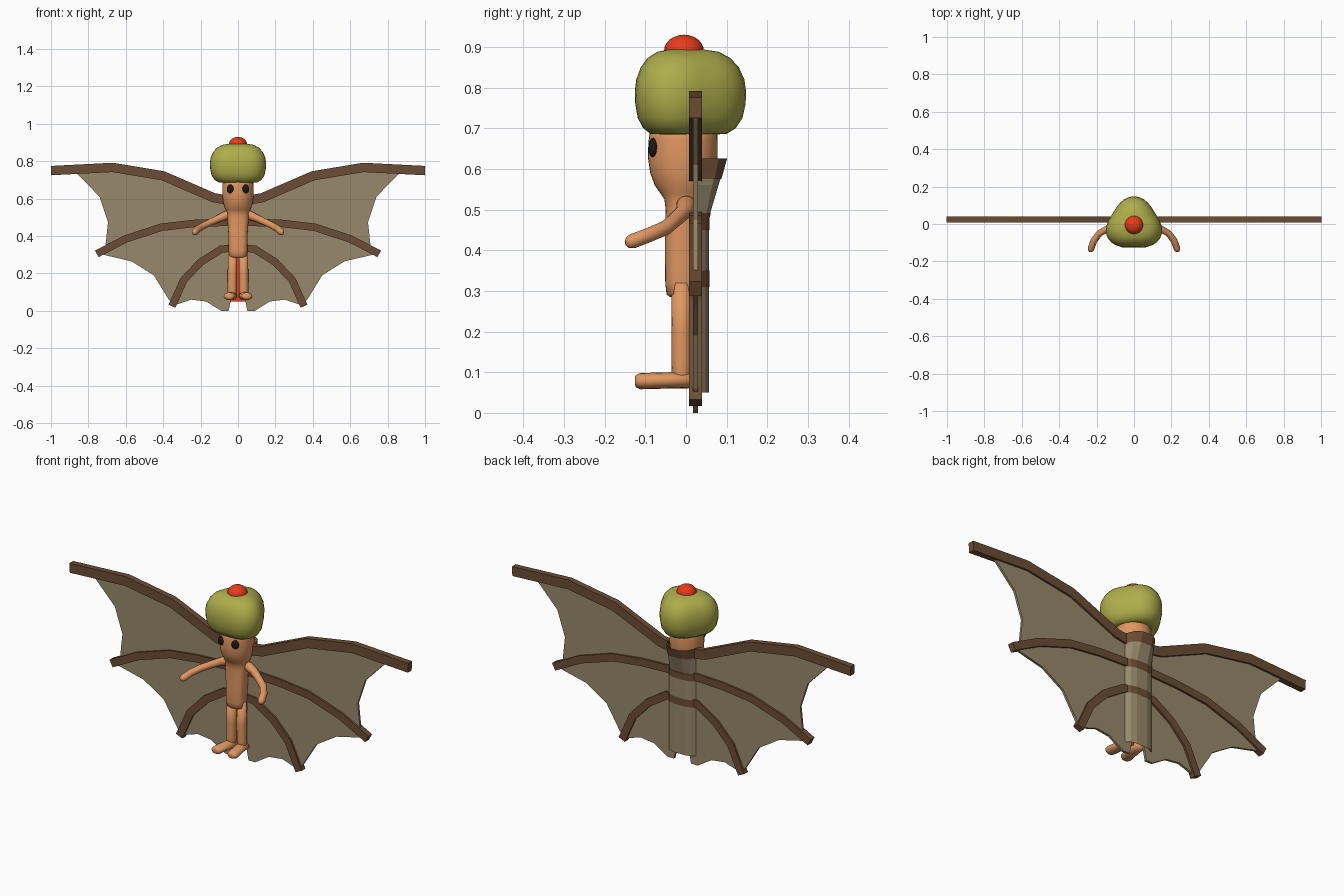
import bpy, bmesh
from math import sin, cos, pi
from mathutils import Vector

if "Cube" in bpy.data.objects:
    bpy.data.objects.remove(bpy.data.objects["Cube"])


def material(name, *rgb):
    m = bpy.data.materials.new(name)
    m.diffuse_color = (*rgb, 1)
    m.use_nodes = True
    m.node_tree.nodes["Principled BSDF"].inputs["Base Color"].default_value = m.diffuse_color
    return m


SKIN = material("skin", 0.75, 0.31, 0.12)
OLIVE = material("olive", 0.42, 0.42, 0.07)
WOOD = material("brown", 0.15, 0.075, 0.035)
WEB = material("web", 0.31, 0.25, 0.15)
RED = material("red", 0.8, 0.045, 0.01)
BLACK = material("black", 0.01, 0.01, 0.01)


def finish(bm, name, mat, smooth=False, mirror=False):
    bmesh.ops.recalc_face_normals(bm, faces=bm.faces)
    me = bpy.data.meshes.new(name)
    bm.to_mesh(me)
    bm.free()
    ob = bpy.data.objects.new(name, me)
    bpy.context.collection.objects.link(ob)
    me.materials.append(mat)
    for p in me.polygons:
        p.use_smooth = smooth
    if mirror:
        ob.modifiers.new("mirror", 'MIRROR').use_mirror_merge = False
    return ob


def loft(rings, name, mat, closed=True, **kw):
    """Skin a list of point rings; closed rings get end caps."""
    bm = bmesh.new()
    vs = [[bm.verts.new(p) for p in r] for r in rings]
    n = len(vs[0])
    for a, b in zip(vs, vs[1:]):
        for i in range(n if closed else n - 1):
            j = (i + 1) % n
            bm.faces.new((a[i], a[j], b[j], b[i]))
    if closed:
        bm.faces.new(vs[0])
        bm.faces.new(vs[-1])
    return finish(bm, name, mat, **kw)


def oval(t, power):
    c, s = cos(t), sin(t)
    return (abs(c) ** power * (1 if c > 0 else -1),
            abs(s) ** power * (1 if s > 0 else -1))


def tube(path, name, flat=1.0):
    """Rounded limb along (x, y, z, radius) points."""
    pts = [Vector(p[:3]) for p in path]
    rings = []
    for i, p in enumerate(pts):
        d = (pts[min(i + 1, len(pts) - 1)] - pts[max(i - 1, 0)]).normalized()
        ref = Vector((0, 0, 1)) if abs(d.z) < 0.8 else Vector((0, 1, 0))
        u = d.cross(ref).normalized()
        v = u.cross(d)
        r = path[i][3]
        rings.append([p + u * r * flat * cos(k * pi / 8) + v * r * sin(k * pi / 8)
                      for k in range(16)])
    return loft(rings, name, SKIN, smooth=True, mirror=True)


def slab(outline, y0, y1, name, mat):
    """Flat plate in the xz plane, mirrored to the other side."""
    bm = bmesh.new()
    f = bm.faces.new([bm.verts.new((x, y0, z)) for x, z in outline])
    ext = bmesh.ops.extrude_face_region(bm, geom=[f])
    vs = [e for e in ext["geom"] if isinstance(e, bmesh.types.BMVert)]
    bmesh.ops.translate(bm, verts=vs, vec=(0, y1 - y0, 0))
    return finish(bm, name, mat, mirror=True)


def spar(path, w, name):
    up, low = [], []
    pts = [Vector(p) for p in path]
    for i, p in enumerate(pts):
        d = (pts[min(i + 1, len(pts) - 1)] - pts[max(i - 1, 0)]).normalized()
        n = Vector((-d.y, d.x)) * w / 2
        up.append(p + n)
        low.append(p - n)
    return slab(up + low[::-1], 0.007, 0.039, name, WOOD)


# Wing webs and spars
slab([(.04, .59), (.09, .595), (.24, .655), (.40, .725), (.67, .765), (.866, .74),
      (.74, .61), (.695, .475), (.71, .335), (.72, .30), (.57, .265), (.45, .19),
      (.37, .06), (.34, .03), (.25, .06), (.17, .05), (.09, 0), (.05, 0), (.04, .05)],
     0.017, 0.029, "wing_web", WEB)
spar([(.07, .595), (.13, .605), (.40, .722), (.67, .767), (1, .75)], .05, "upper_spar")
spar([(.04, .475), (.24, .467), (.41, .447), (.6, .385), (.755, .305)], .04, "middle_spar")
spar([(.04, .335), (.09, .33), (.2, .26), (.29, .165), (.353, .025)], .04, "lower_spar")


# Back shell with red lining and three bands
def shell(rows, off, name, mat):
    section = [(-.08, 0), (-.06, .7), (-.03, 1), (.03, 1), (.06, .7), (.08, 0)]
    return loft([[(x * (1 + off * 6), .03 + d * f + off, z) for x, f in section]
                 for z, d in rows], name, mat, closed=False)


def thicken(ob, t):
    ob.modifiers.new("solid", 'SOLIDIFY').thickness = t


shell([(.05, .026), (.48, .026), (.56, .05), (.62, .068)], 0, "back_shell", WEB)
shell([(.051, .026), (.48, .026), (.56, .05), (.619, .068)], -.004, "shell_lining", RED)
for nm, rows in (("lower_band", [(.31, .026), (.35, .026)]),
                 ("middle_band", [(.45, .026), (.48, .026), (.49, .029)]),
                 ("upper_band", [(.575, .055), (.625, .069)])):
    shell(rows, .002, nm, WOOD)

# Torso and head: z, half width, half depth, y centre, squareness
body = [(.285, .035, .03, -.01, .8), (.292, .047, .038, -.01, .7),
        (.32, .05, .041, -.01, .7), (.42, .052, .042, -.01, .7),
        (.50, .057, .042, -.008, .75), (.525, .058, .045, -.008, .8),
        (.54, .064, .055, -.008, .9), (.56, .074, .069, -.008, 1),
        (.59, .081, .08, -.008, 1), (.63, .084, .086, -.008, 1),
        (.67, .084, .085, -.007, 1), (.72, .08, .08, -.005, 1)]
loft([[(rx * oval(k * pi / 16, e)[0], yc + ry * oval(k * pi / 16, e)[1], z)
       for k in range(32)] for z, rx, ry, yc, e in body], "body_and_head", SKIN, smooth=True)

# Limbs
tube([(.03, -.011, .32, .024), (.03, -.011, .2, .025), (.031, -.011, .12, .025),
      (.032, -.011, .08, .024), (.032, -.011, .062, .018)], "leg")
tube([(.031, .014, .08, .012), (.032, .006, .08, .02), (.036, -.04, .08, .02),
      (.048, -.112, .078, .02), (.05, -.122, .078, .016), (.05, -.126, .078, .008)],
     "foot", 1.45)
tube([(.035, .005, .515, .02), (.065, 0, .51, .024), (.10, -.005, .495, .02),
      (.15, -.03, .472, .018), (.185, -.05, .455, .018), (.215, -.09, .438, .018),
      (.23, -.132, .422, .018), (.233, -.143, .419, .014), (.234, -.149, .418, .006)], "arm")


# Eyes and hat knob
def ball(name, loc, size, mat, mirror=False):
    bm = bmesh.new()
    bmesh.ops.create_uvsphere(bm, u_segments=20, v_segments=12, radius=1)
    for v in bm.verts:
        v.co = Vector(a * s + o for a, s, o in zip(v.co, size, loc))
    return finish(bm, name, mat, smooth=True, mirror=mirror)


ball("eye", (.039, -.08, .652), (.021, .013, .024), BLACK, True)
ball("hat_knob", (0, -.005, .89), (.049, .049, .04), RED)

# Three-lobed puffy hat
hat = [(.70, .45), (.685, .55), (.686, .68), (.70, .83), (.725, .94), (.76, .99),
       (.79, 1), (.82, .97), (.85, .88), (.873, .74), (.888, .55), (.895, .25)]
rings = []
for z, s in hat:
    ring = []
    for k in range(36):
        t = k * pi / 18
        r = (.137 - .014 * cos(3 * t)) * s
        ring.append((1.06 * r * sin(t), -.003 - r * cos(t), z))
    rings.append(ring)
loft(rings, "hat", OLIVE, smooth=True)
